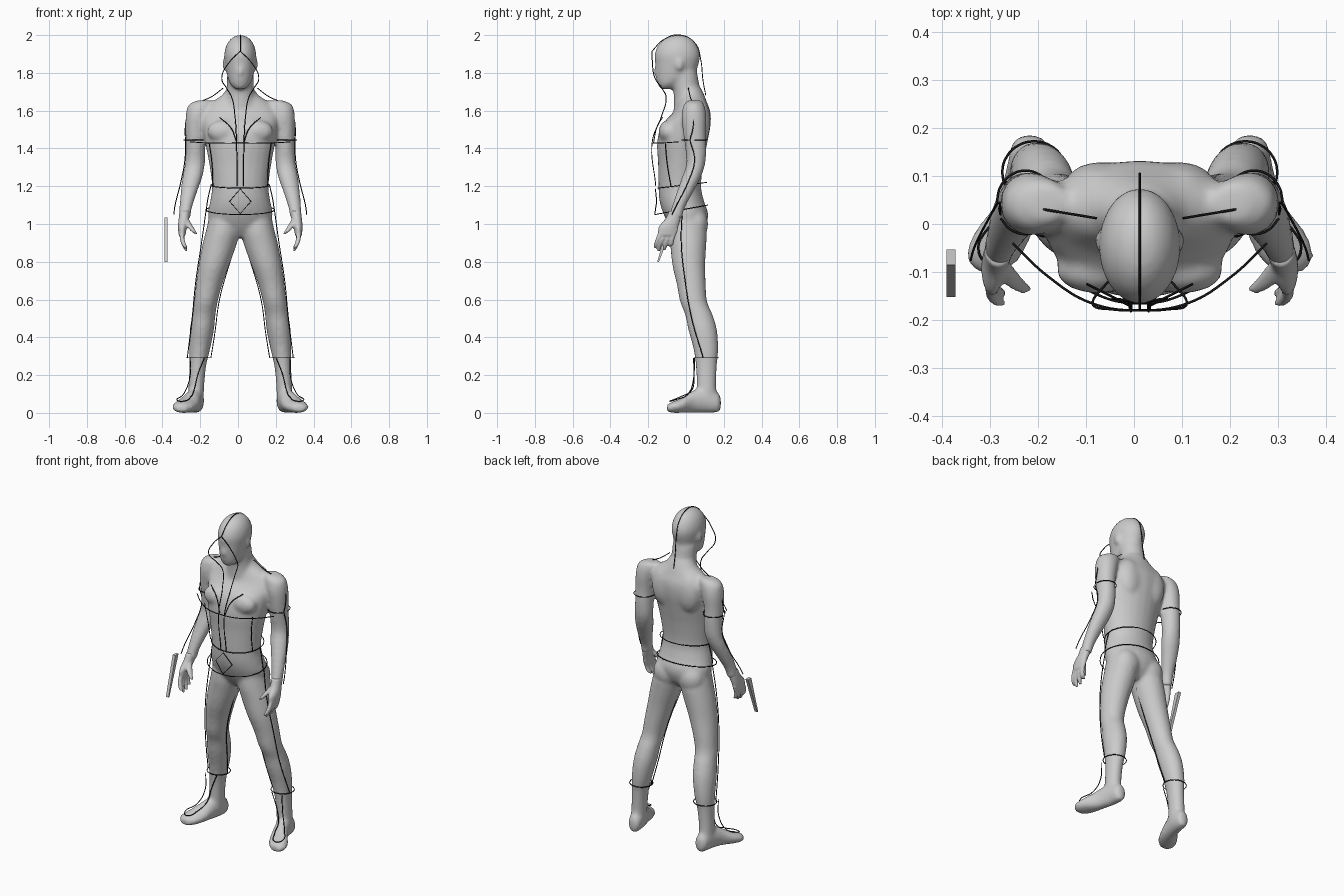
import bpy, bmesh, math
from mathutils import Vector

CX = 0.012  # the figure's own mid plane


def spline(rows, steps=5):
    """Catmull-Rom interpolation through rows of numbers."""
    out = []
    for i in range(len(rows) - 1):
        a, b = rows[max(i - 1, 0)], rows[i]
        c, d = rows[i + 1], rows[min(i + 2, len(rows) - 1)]
        for k in range(steps):
            t = k / steps
            out.append([0.5 * (2*q + (r-p)*t + (2*p-5*q+4*r-s)*t*t + (3*q-p-3*r+s)*t**3)
                        for p, q, r, s in zip(a, b, c, d)])
    return out + [list(rows[-1])]


def loft(bm, rows, side=1, axis='z', n=24):
    """Elliptical rings (x, y, z, r1, r2) joined into a closed solid."""
    rings = []
    for x, y, z, r1, r2 in spline(rows):
        ring = []
        r1, r2 = max(r1, 0.002), max(r2, 0.002)
        for i in range(n):
            c, s = math.cos(2*math.pi*i/n), math.sin(2*math.pi*i/n)
            p = (x + r1*c, y + r2*s, z) if axis == 'z' else (x + r1*c, y, z + r2*s)
            ring.append(bm.verts.new((CX + side*p[0], p[1], p[2])))
        rings.append(ring)
    faces = [bm.faces.new(rings[0]), bm.faces.new(rings[-1])]
    for a, b in zip(rings, rings[1:]):
        for i in range(n):
            j = (i + 1) % n
            faces.append(bm.faces.new((a[i], a[j], b[j], b[i])))
    bmesh.ops.recalc_face_normals(bm, faces=faces)


def blob(bm, c, r, side=1):
    v = bmesh.ops.create_uvsphere(bm, u_segments=20, v_segments=12, radius=1)['verts']
    for p in v:
        p.co = Vector((CX + side*c[0] + p.co.x*r[0], c[1] + p.co.y*r[1], c[2] + p.co.z*r[2]))


def finish(bm, name, voxel, smooth):
    me = bpy.data.meshes.new(name)
    bm.to_mesh(me)
    bm.free()
    ob = bpy.data.objects.new(name, me)
    bpy.context.collection.objects.link(ob)
    m = ob.modifiers.new("Blend", 'REMESH')
    m.mode, m.voxel_size, m.use_smooth_shade = 'VOXEL', voxel, True
    m = ob.modifiers.new("Soften", 'SMOOTH')
    m.factor, m.iterations = 0.5, smooth


# body: torso, neck, head
bm = bmesh.new()
loft(bm, [(0, .01, .93, .05, .05), (0, .01, .98, .15, .09), (0, 0, 1.05, .172, .118),
          (0, -.022, 1.12, .16, .118), (0, -.033, 1.2, .15, .113), (0, -.028, 1.32, .165, .12),
          (0, -.02, 1.43, .186, .133), (0, 0, 1.52, .2, .13), (0, .03, 1.59, .205, .1),
          (0, .033, 1.64, .16, .08), (0, .03, 1.68, .1, .068), (0, .02, 1.72, .07, .06)])
loft(bm, [(0, .02, 1.6, .1, .085), (0, .008, 1.68, .075, .073), (0, -.01, 1.8, .07, .07)])
loft(bm, [(0, -.105, 1.715, .028, .03), (0, -.09, 1.74, .052, .06), (0, -.06, 1.78, .068, .1),
          (0, -.048, 1.85, .081, .116), (0, -.046, 1.9, .085, .12), (0, -.045, 1.95, .072, .1),
          (0, -.042, 1.985, .045, .063), (0, -.04, 2.0, .012, .018)])
blob(bm, (0, -.155, 1.805), (.014, .018, .025))
for s in (1, -1):
    blob(bm, (.083, -.035, 1.845), (.012, .02, .032), s)            # ears
    blob(bm, (.09, -.095, 1.49), (.085, .05, .06), s)               # chest
    blob(bm, (.08, .075, 1.54), (.08, .055, .12), s)                # shoulder blades
    blob(bm, (.085, .05, 1.0), (.08, .068, .085), s)                # seat
    # shoulder and arm
    loft(bm, [(.19, .045, 1.655, .035, .035), (.21, .042, 1.63, .065, .055),
              (.227, .042, 1.57, .062, .066), (.236, .045, 1.48, .054, .06),
              (.237, .052, 1.4, .052, .056), (.24, .052, 1.32, .053, .05),
              (.253, .03, 1.25, .053, .05), (.272, -.005, 1.17, .044, .044),
              (.288, -.04, 1.09, .034, .036), (.295, -.058, 1.03, .03, .038)], s)
    # leg
    loft(bm, [(.085, .005, 1.04, .08, .09), (.093, .01, .96, .09, .1), (.113, .012, .88, .09, .095),
              (.14, .015, .78, .081, .087), (.165, .028, .68, .07, .077), (.182, .04, .59, .063, .072),
              (.193, .068, .52, .062, .073), (.203, .088, .44, .064, .076), (.215, .105, .34, .056, .066),
              (.225, .108, .25, .045, .056), (.232, .108, .15, .042, .052), (.235, .11, .07, .042, .055)], s)
    # foot
    loft(bm, [(.228, .185, .05, .015, .03), (.23, .168, .055, .036, .053), (.236, .11, .068, .043, .068),
              (.255, .04, .06, .047, .06), (.285, -.02, .04, .062, .04),
              (.305, -.07, .03, .058, .03), (.31, -.1, .024, .03, .02)], s, 'y')
finish(bm, "body", .011, 7)

# hands
bm = bmesh.new()
for s in (1, -1):
    loft(bm, [(.294, -.055, 1.07, .028, .034), (.298, -.068, 1.03, .028, .04),
              (.306, -.092, .985, .024, .052), (.308, -.102, .94, .018, .048)], s)
    for y, yt, zt in ((-.138, -.165, .872), (-.113, -.145, .857), (-.088, -.115, .86), (-.064, -.085, .88)):
        loft(bm, [(.308, y + .01, .97, .013, .013), (.308, y - .008, .925, .013, .013),
                  (.298, yt + .006, .89, .012, .012), (.285, yt, zt, .008, .008)], s, n=12)
    loft(bm, [(.295, -.08, 1.03, .02, .02), (.272, -.108, .995, .018, .02),
              (.25, -.128, .965, .014, .015), (.232, -.136, .945, .008, .008)], s, n=12)
finish(bm, "hands", .006, 3)

# slim tapered slab beside the right hand
bm = bmesh.new()
prof = [(-.053, 1.035), (-.085, 1.035), (-.152, .8), (-.143, .8)]
a, b = [[bm.verts.new((x, y, z)) for y, z in prof] for x in (-.39, -.372)]
bm.faces.new(a)
bm.faces.new(b[::-1])
for i in range(4):
    j = (i + 1) % 4
    bm.faces.new((a[j], a[i], b[i], b[j]))
bmesh.ops.recalc_face_normals(bm, faces=bm.faces)
me = bpy.data.meshes.new("slab")
bm.to_mesh(me)
bm.free()
bpy.context.collection.objects.link(bpy.data.objects.new("slab", me))

# outfit guide lines
black = bpy.data.materials.new("line_black")
black.diffuse_color = (.01, .01, .01, 1)


def wire(name, pts, mirror=True, cyclic=False, straight=False):
    cu = bpy.data.curves.new(name, 'CURVE')
    cu.dimensions, cu.bevel_depth, cu.bevel_resolution, cu.resolution_u = '3D', .0026, 1, 8
    for s in ((1, -1) if mirror else (1,)):
        sp = cu.splines.new('BEZIER')
        sp.bezier_points.add(len(pts) - 1)
        sp.use_cyclic_u = cyclic
        for p, (x, y, z) in zip(sp.bezier_points, pts):
            p.co = (CX + s*x, y, z)
            p.handle_left_type = p.handle_right_type = 'VECTOR' if straight else 'AUTO'
    cu.materials.append(black)
    bpy.context.collection.objects.link(bpy.data.objects.new(name, cu))


def ring(cx, cy, z, rx, ry, tilt=0):
    return [(cx + rx*math.cos(t), cy + ry*math.sin(t), z + tilt*math.sin(t))
            for t in (i*math.pi/6 for i in range(12))]


wire("hood_ridge", [(0, -.18, 1.915), (0, -.12, 1.975), (0, -.035, 2.001), (0, .05, 1.955),
                    (0, .078, 1.87), (0, .09, 1.76), (0, .105, 1.68)], False)
wire("hood_and_front_edge", [(0, -.18, 1.915), (.055, -.178, 1.86), (.098, -.165, 1.775), (.07, -.125, 1.715),
                             (.045, -.105, 1.67), (.028, -.13, 1.57), (.02, -.178, 1.44), (.018, -.16, 1.2)])
wire("lapel", [(.11, -.125, 1.565), (.05, -.155, 1.51), (.018, -.172, 1.43)])
wire("shoulder_line", [(.09, .012, 1.72), (.15, .022, 1.675), (.23, .035, 1.635), (.28, .042, 1.57),
                       (.292, .035, 1.5), (.29, .02, 1.445)])
wire("sleeve_cuff", ring(.238, .045, 1.445, .06, .066))
wire("chest_line", [(-.265, -.04, 1.435), (-.19, -.11, 1.43), (-.1, -.165, 1.428), (0, -.18, 1.428),
                    (.1, -.165, 1.428), (.19, -.11, 1.43), (.265, -.04, 1.435)], False)
wire("torso_side_line", [(.165, -.11, 1.43), (.15, -.1, 1.32), (.145, -.08, 1.2)])
wire("belt_top", ring(0, -.02, 1.205, .155, .13, .015), False, True)
wire("belt_bottom", ring(0, -.025, 1.075, .18, .14, .025), False, True)
wire("belt_side", [(.155, -.02, 1.205), (.172, -.025, 1.13), (.18, -.025, 1.075)])
wire("buckle", [(0, -.162, 1.185), (.057, -.155, 1.12), (0, -.165, 1.055), (-.057, -.155, 1.12)],
     False, True, True)
wire("sleeve_line", [(.29, .02, 1.445), (.293, .045, 1.34), (.315, .01, 1.22), (.345, -.05, 1.1),
                     (.352, -.075, 1.05)])
wire("trouser_outer_line", [(.18, -.02, 1.08), (.205, -.025, .9), (.235, -.005, .7), (.255, .03, .5),
                            (.28, .09, .295)])
wire("trouser_inner_line", [(.02, .01, .9), (.06, .01, .78), (.11, .03, .6), (.135, .07, .42),
                            (.155, .1, .295)])
wire("trouser_cuff", ring(.22, .108, .292, .066, .064), cyclic=True)
wire("boot_line", [(.262, .04, .29), (.268, .04, .18), (.3, .01, .1), (.335, -.06, .068), (.3, -.085, .062),
                   (.262, -.03, .085), (.245, .03, .12), (.225, .042, .2), (.19, .045, .29)])
